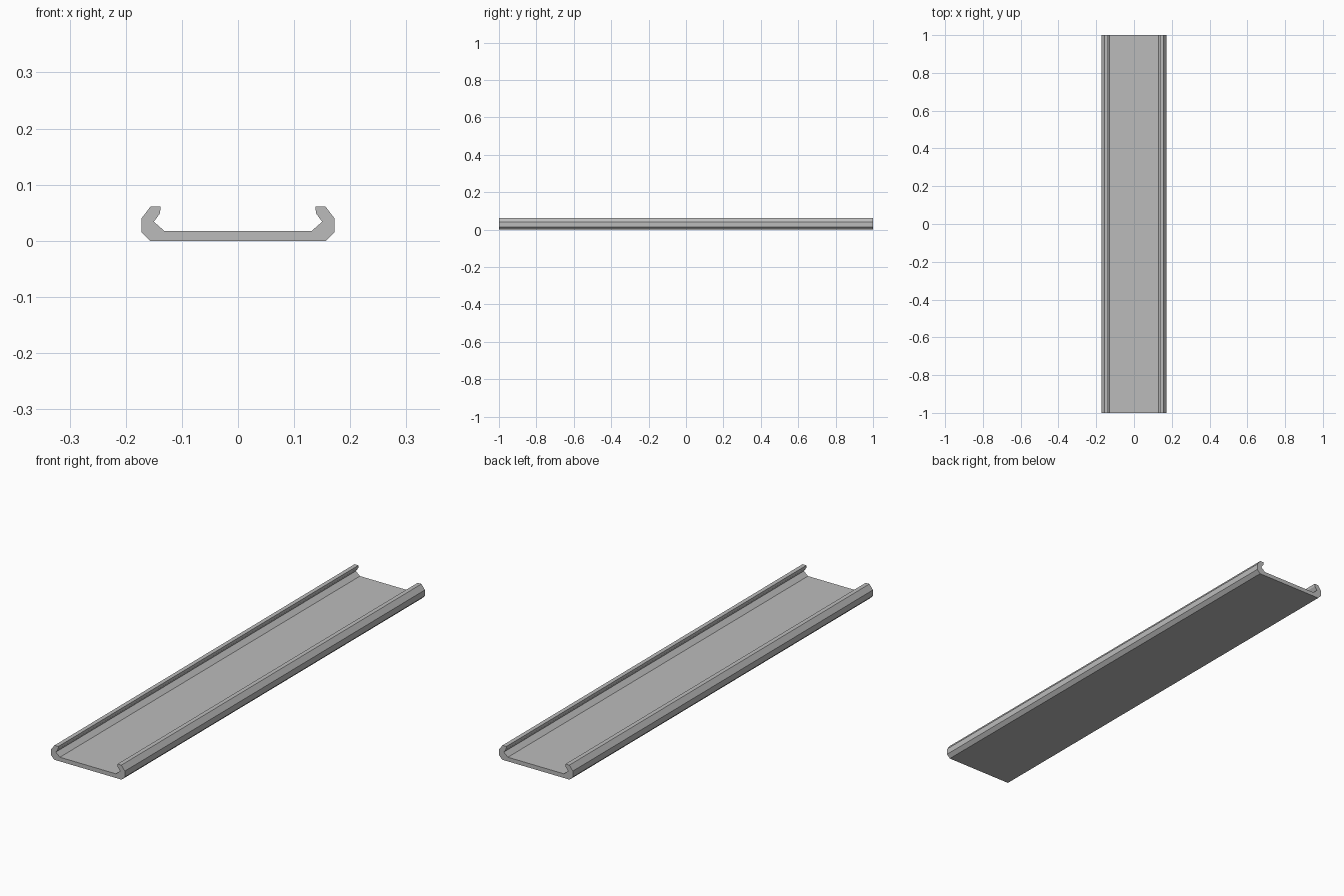
import bpy
import bmesh

# Remove the default cube
cube = bpy.data.objects.get("Cube")
if cube:
    bpy.data.objects.remove(cube, do_unlink=True)

# Plain grey plastic
COLOR = (0.5, 0.5, 0.5, 1.0)
grey = bpy.data.materials.new("grey_plastic")
grey.use_nodes = True
grey.diffuse_color = COLOR
grey.node_tree.nodes["Principled BSDF"].inputs["Base Color"].default_value = COLOR

LENGTH = 2.0

# Right half of the section: bottom chamfer, outer wall, hooked lip, floor edge
half = [
    (0.157, 0.0), (0.172, 0.015), (0.172, 0.04), (0.156, 0.061),
    (0.138, 0.061), (0.139, 0.049), (0.15, 0.034), (0.131, 0.0175),
]
section = half + [(-x, z) for x, z in reversed(half)]


def extrude_along_y(name, outline, length, material):
    """Extrude an x-z outline symmetrically along y."""
    bm = bmesh.new()
    face = bm.faces.new([bm.verts.new((x, -length / 2, z)) for x, z in outline])
    result = bmesh.ops.extrude_face_region(bm, geom=[face], use_keep_orig=True)
    moved = [g for g in result["geom"] if isinstance(g, bmesh.types.BMVert)]
    bmesh.ops.translate(bm, verts=moved, vec=(0, length, 0))
    bmesh.ops.recalc_face_normals(bm, faces=bm.faces)
    mesh = bpy.data.meshes.new(name)
    bm.to_mesh(mesh)
    bm.free()
    mesh.materials.append(material)
    obj = bpy.data.objects.new(name, mesh)
    bpy.context.collection.objects.link(obj)
    return obj


# Channel cover with a flat floor and two hooked side lips
extrude_along_y("channel_cover", section, LENGTH, grey)
